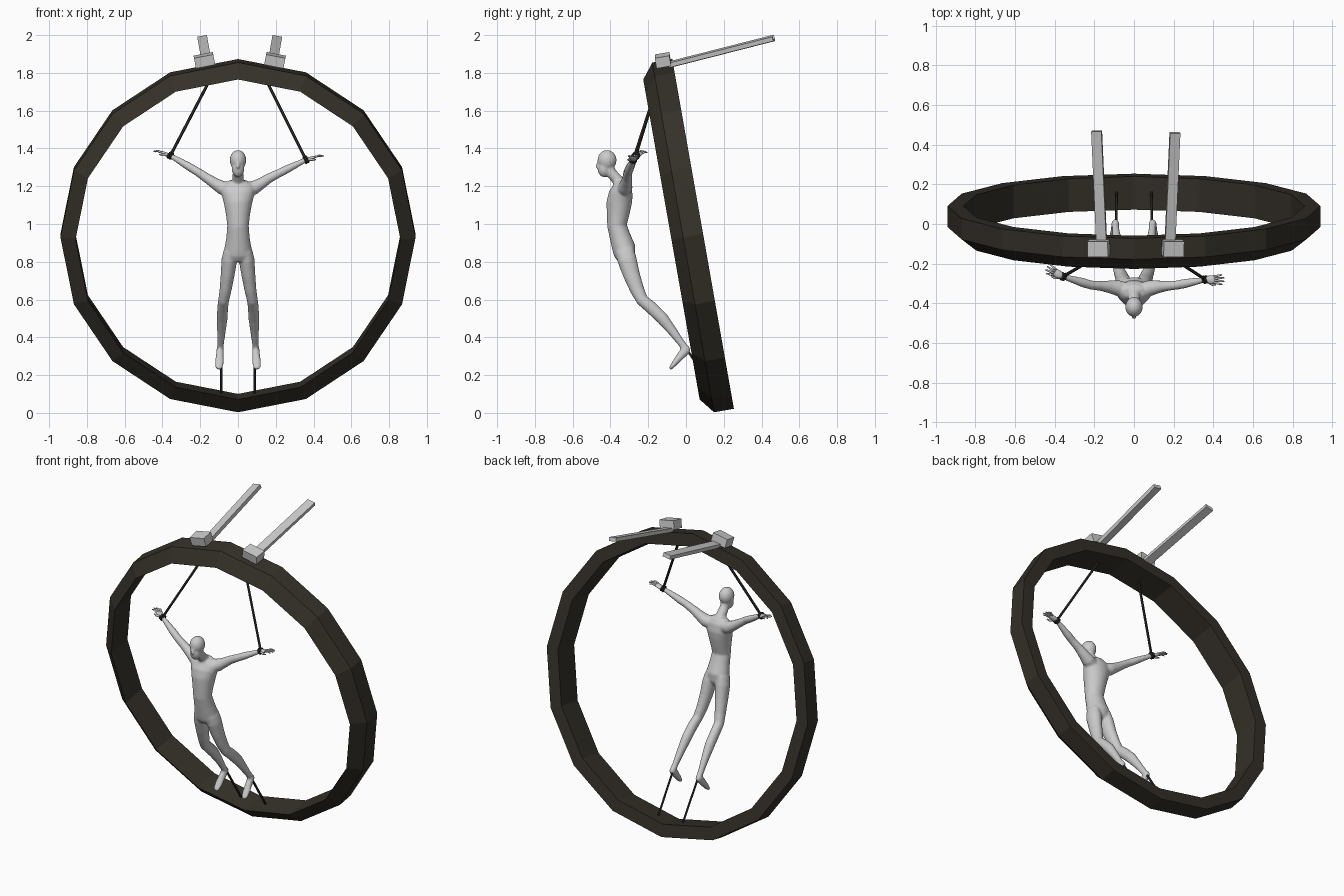
import bpy, bmesh
from math import sin, cos, pi, radians
from mathutils import Vector as V

if "Cube" in bpy.data.objects:
    bpy.data.objects.remove(bpy.data.objects["Cube"])


def material(name, rgb):
    m = bpy.data.materials.new(name)
    m.diffuse_color = (*rgb, 1)
    m.use_nodes = True
    m.node_tree.nodes["Principled BSDF"].inputs["Base Color"].default_value = m.diffuse_color
    return m


dark_ring = material("dark_bronze", (0.035, 0.03, 0.022))
dark_cord = material("dark_cord", (0.03, 0.029, 0.024))


def finish(name, bm, mat=None, smooth=False):
    bmesh.ops.recalc_face_normals(bm, faces=bm.faces)
    me = bpy.data.meshes.new(name)
    for f in bm.faces:
        f.smooth = smooth
    bm.to_mesh(me)
    bm.free()
    ob = bpy.data.objects.new(name, me)
    bpy.context.collection.objects.link(ob)
    if mat:
        me.materials.append(mat)
    return ob


def tube(bm, pts, wide=(1, 0, 0), n=14):
    """Loft ellipses; each point is (x, y, z, half width, half depth)."""
    P = [V(p[:3]) for p in pts]
    rings = []
    for i, p in enumerate(pts):
        t = (P[min(i + 1, len(P) - 1)] - P[max(i - 1, 0)]).normalized()
        w = V(wide)
        w = (w - t * w.dot(t)).normalized()
        d = t.cross(w)
        rings.append([bm.verts.new(P[i] + w * p[3] * cos(2 * pi * k / n) + d * p[4] * sin(2 * pi * k / n))
                      for k in range(n)])
    for a, b in zip(rings, rings[1:]):
        for k in range(n):
            bm.faces.new((a[k], a[(k + 1) % n], b[(k + 1) % n], b[k]))
    bm.faces.new(rings[0][::-1])
    bm.faces.new(rings[-1])


def ball(bm, c, r):
    vs = bmesh.ops.create_uvsphere(bm, u_segments=20, v_segments=12, radius=1)["verts"]
    for v in vs:
        v.co = V(c) + V((v.co.x * r[0], v.co.y * r[1], v.co.z * r[2]))


# Tilted sixteen-sided ring with a chamfered front
tilt = radians(10)
axis, up = V((0, cos(tilt), sin(tilt))), V((0, -sin(tilt), cos(tilt)))
centre = V((0, -0.077, 0.918))
profile = [(0.86, 0), (0.94, 0.063), (0.94, 0.17), (0.86, 0.17)]
bm = bmesh.new()
loops = []
for k in range(16):
    a = 2 * pi * k / 16
    radial = V((sin(a), 0, 0)) + up * cos(a)
    loops.append([bm.verts.new(centre + radial * r + axis * t) for r, t in profile])
for k in range(16):
    a, b = loops[k], loops[(k + 1) % 16]
    for j in range(4):
        bm.faces.new((a[j], b[j], b[(j + 1) % 4], a[(j + 1) % 4]))
finish("ring", bm, dark_ring)


# Brackets on the ring and the bars running back from them
def box(name, loc, size, rot):
    bpy.ops.mesh.primitive_cube_add(size=1, location=loc, rotation=rot)
    ob = bpy.context.object
    ob.name, ob.scale = name, size


for side, s, x, yb in (("left", -1, -0.178, 0.192), ("right", 1, 0.196, 0.184)):
    box(side + "_bracket", (x, -0.122, 1.867), (0.104, 0.078, 0.056), (tilt, s * radians(11), 0))
    box(side + "_bar", (x - s * 0.002, yb, 1.914), (0.052, 0.57, 0.024), (radians(14.5), s * radians(10), 0))

wrists = {"left": V((-0.358, -0.265, 1.362)), "right": V((0.36, -0.28, 1.34))}
elbows = {"left": V((-0.215, -0.308, 1.277)), "right": V((0.215, -0.308, 1.268))}
tips = {"left": V((-0.45, -0.218, 1.387)), "right": V((0.46, -0.28, 1.362))}

# Figure: lofted parts fused into one smooth skin
bm = bmesh.new()
tube(bm, [(0, -0.325, 0.80, 0.045, 0.035), (0, -0.325, 0.83, 0.075, 0.055),
          (0, -0.328, 0.87, 0.072, 0.062), (0, -0.348, 0.93, 0.062, 0.056),
          (0, -0.365, 0.99, 0.057, 0.052), (0, -0.36, 1.05, 0.064, 0.060),
          (0, -0.354, 1.11, 0.075, 0.067), (0, -0.345, 1.16, 0.088, 0.064),
          (0, -0.340, 1.20, 0.090, 0.050), (0, -0.347, 1.228, 0.05, 0.036)], n=24)
tube(bm, [(0, -0.335, 1.19, 0.045, 0.036), (0, -0.36, 1.23, 0.031, 0.03),
          (0, -0.395, 1.27, 0.028, 0.029), (0, -0.41, 1.30, 0.028, 0.03)])
ball(bm, (0, -0.418, 1.338), (0.044, 0.051, 0.054))
ball(bm, (0, -0.434, 1.293), (0.034, 0.034, 0.046))
tube(bm, [(0, -0.462, 1.335, 0.006, 0.006), (0, -0.475, 1.297, 0.010, 0.009)])
for side, s in (("left", -1), ("right", 1)):
    w, e = wrists[side], elbows[side]
    mid = e.lerp(w, 0.3)
    tube(bm, [(s * 0.035, -0.335, 1.178, 0.040, 0.040), (s * 0.085, -0.322, 1.192, 0.040, 0.038),
              (s * 0.12, -0.317, 1.213, 0.033, 0.031), (s * 0.165, -0.312, 1.243, 0.026, 0.026),
              (*e, 0.023, 0.023), (*mid, 0.024, 0.022), (*e.lerp(w, 0.7), 0.018, 0.017),
              (*w, 0.014, 0.013)], (0, 1, 0))
    tube(bm, [(s * 0.04, -0.325, 0.86, 0.036, 0.05), (s * 0.046, -0.312, 0.81, 0.042, 0.052),
              (s * 0.055, -0.288, 0.73, 0.037, 0.045), (s * 0.066, -0.258, 0.65, 0.032, 0.038),
              (s * 0.076, -0.232, 0.597, 0.029, 0.033), (s * 0.081, -0.185, 0.558, 0.029, 0.034),
              (s * 0.084, -0.125, 0.500, 0.029, 0.033), (s * 0.088, -0.070, 0.431, 0.023, 0.025),
              (s * 0.092, -0.025, 0.370, 0.018, 0.020), (s * 0.094, 0.0, 0.337, 0.018, 0.020)])
    tube(bm, [(s * 0.093, 0.018, 0.345, 0.014, 0.014), (s * 0.094, 0.001, 0.335, 0.020, 0.026),
              (s * 0.096, -0.026, 0.305, 0.021, 0.022), (s * 0.099, -0.056, 0.268, 0.024, 0.016),
              (s * 0.100, -0.078, 0.241, 0.021, 0.011), (s * 0.100, -0.086, 0.232, 0.012, 0.007)])
body = finish("figure", bm, smooth=True)
skin = body.modifiers.new("fuse", "REMESH")
skin.mode, skin.voxel_size, skin.use_smooth_shade = "VOXEL", 0.007, True
soft = body.modifiers.new("soften", "SMOOTH")
soft.factor, soft.iterations = 0.5, 5

# Hands with spread fingers
for side, s in (("left", -1), ("right", 1)):
    bm = bmesh.new()
    w, tip = wrists[side], tips[side]
    d = (tip - w).normalized()
    across = V((0, 1, 0))
    across = (across - d * across.dot(d)).normalized()
    knuckle = w + d * 0.045 + V((0, 0, 0.004))
    tube(bm, [(*(w - d * 0.01), 0.013, 0.012), (*(w + d * 0.02), 0.02, 0.011),
              (*knuckle, 0.022, 0.008), (*(knuckle + d * 0.006), 0.018, 0.005)], across)
    for k, length in zip((-1.5, -0.5, 0.5, 1.5), (0.043, 0.053, 0.052, 0.04)):
        base = knuckle + across * k * 0.010
        way = (d + across * k * 0.16).normalized()
        bend = base + way * length * 0.55 + V((0, 0, 0.003))
        end = base + way * length - V((0, 0, 0.005))
        tube(bm, [(*base, 0.006, 0.006), (*bend, 0.0055, 0.005), (*end, 0.003, 0.003)], across, 8)
    a = w + d * 0.012 - across * 0.012
    b = a + d * 0.025 - across * 0.014 - V((0, 0, 0.008))
    tube(bm, [(*a, 0.008, 0.008), (*b, 0.006, 0.006),
              (*(b + d * 0.018 - V((0, 0, 0.002))), 0.003, 0.003)], (0, 0, 1), 8)
    finish(side + "_hand", bm, smooth=True)

# Cords from the ring to wrists and ankles, and wrist cuffs
for side, s in (("left", -1), ("right", 1)):
    bm = bmesh.new()
    tube(bm, [(*wrists[side], 0.008, 0.008), (s * 0.148, -0.142, 1.765, 0.008, 0.008)], n=6)
    finish(side + "_wrist_cord", bm, dark_cord)
    bm = bmesh.new()
    tube(bm, [(s * 0.09, 0.005, 0.335, 0.007, 0.007), (s * 0.088, 0.17, 0.085, 0.007, 0.007)], n=6)
    finish(side + "_ankle_cord", bm, dark_cord)
    d = (wrists[side] - elbows[side]).normalized()
    for k in (-0.006, 0.006):
        bpy.ops.mesh.primitive_torus_add(major_segments=14, minor_segments=6, major_radius=0.016,
                                         minor_radius=0.006, location=wrists[side] + d * k,
                                         rotation=d.to_track_quat("Z", "Y").to_euler())
        bpy.context.object.name = side + "_cuff"
        bpy.context.object.data.materials.append(dark_cord)
